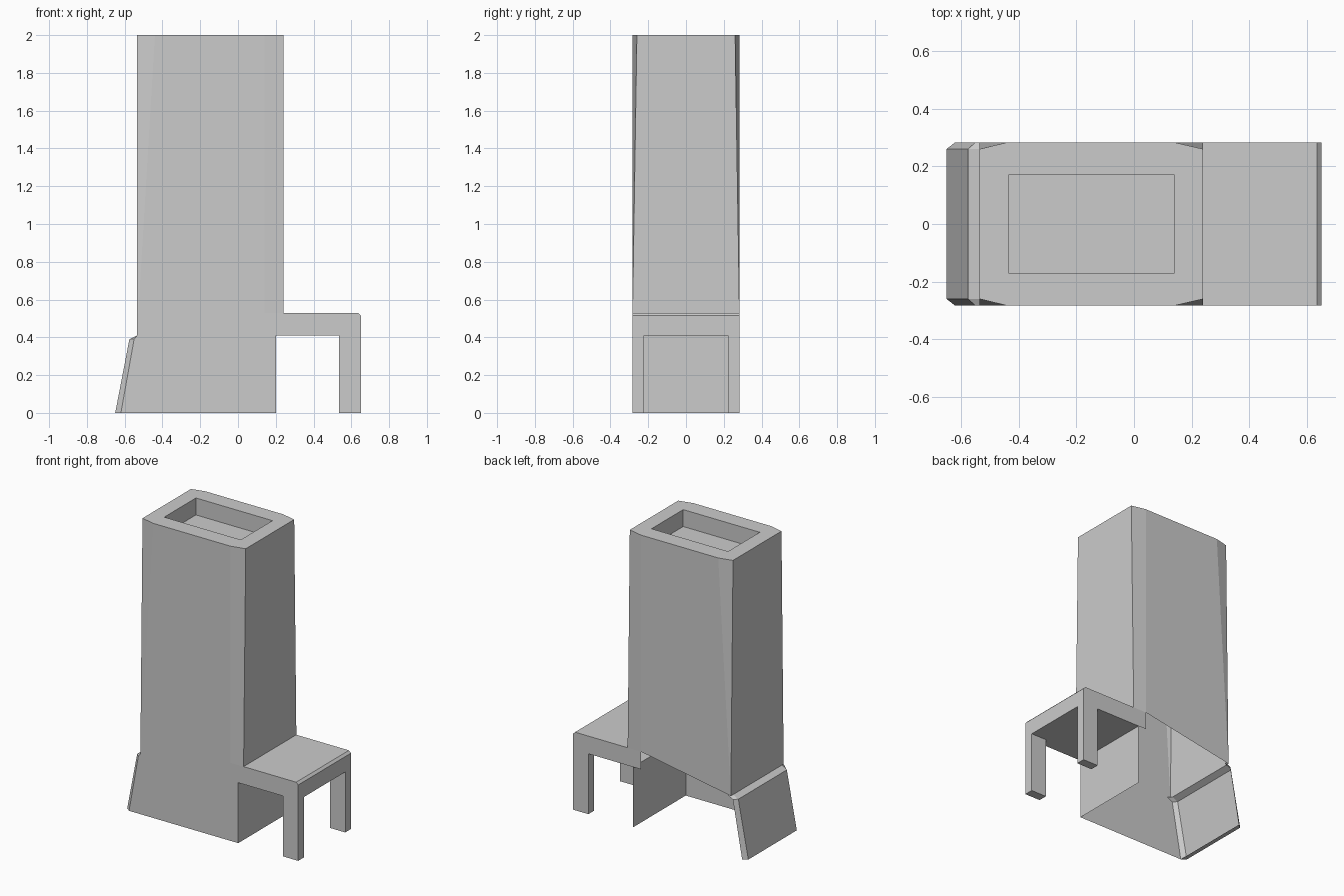
import bpy, bmesh

if "Cube" in bpy.data.objects:
    bpy.data.objects.remove(bpy.data.objects["Cube"])

W, C = 0.283, 0.26   # half width, half width at the chamfered ends


def make(name, faces):
    """Build a thin-sheet object from a list of polygons."""
    bm = bmesh.new()
    for pts in faces:
        bm.faces.new([bm.verts.new(p) for p in pts])
    bmesh.ops.remove_doubles(bm, verts=bm.verts, dist=1e-4)
    bmesh.ops.recalc_face_normals(bm, faces=bm.faces)
    me = bpy.data.meshes.new(name)
    bm.to_mesh(me)
    bm.free()
    ob = bpy.data.objects.new(name, me)
    bpy.context.collection.objects.link(ob)
    return ob


def side(y, *xz):
    return [(x, y, z) for x, z in xz]


def across(a, b, ya=W, yb=W):
    """Strip spanning the width between two (x, z) points."""
    return [(a[0], -ya, a[1]), (a[0], ya, a[1]), (b[0], yb, b[1]), (b[0], -yb, b[1])]


def mirror(faces):
    return faces + [[(x, -y, z) for x, y, z in reversed(f)] for f in faces]


# Tower: corner chamfers widen towards the top, shallow recess in the top
half = [
    side(W, (0.14, 0.53), (0.14, 2), (-0.44, 2), (-0.535, 0.41)),
    [(0.14, W, 0.53), (0.24, W, 0.53), (0.24, C, 2), (0.14, W, 2)],
    [(-0.44, W, 2), (-0.535, C, 2), (-0.535, W, 0.41)],
]
tower = mirror(half) + [across((0.24, 0.53), (0.24, 2), W, C),
                        across((-0.535, 0.41), (-0.535, 2), W, C)]
rim = [(0.24, -C), (0.24, C), (0.14, W), (-0.44, W), (-0.535, C), (-0.535, -C), (-0.44, -W), (0.14, -W)]
hole = [(0.14, -0.17), (0.14, 0.17), (-0.435, 0.17), (-0.435, -0.17)]
for i in range(4):
    a, b = hole[i], hole[(i + 1) % 4]
    # rim quads, chamfer points joined on the long sides
    outer = [[rim[0], rim[1], rim[2], a, b], [rim[2], rim[3], a, b]]
    tower.append([(*a, 2), (*b, 2), (*b, 1.885), (*a, 1.885)])
tower.append([(*p, 1.885) for p in hole])
tower += [[(*p, 2) for p in q] for q in (
    [rim[7], rim[0], rim[1], rim[2], hole[1], hole[0]],
    [rim[2], rim[3], hole[2], hole[1]],
    [rim[3], rim[4], rim[5], rim[6], hole[3], hole[2]],
    [rim[6], rim[7], hole[0], hole[3]])]
make("tower", tower)

# Base: front wall and end wall, open at the back and underneath
make("base_walls", [
    side(-W, (-0.62, 0), (0.2, 0), (0.2, 0.41), (0.14, 0.41), (0.14, 0.53),
         (-0.535, 0.41), (-0.55, 0.39)),
    across((0.2, 0), (0.2, 0.41)),
])

# Sloping end panel with chamfered sides and a small top ledge
make("sloped_panel", mirror([
    [(-0.65, C, 0), (-0.62, W, 0), (-0.55, W, 0.39), (-0.575, C, 0.39)],
    [(-0.575, C, 0.39), (-0.55, W, 0.39), (-0.51, W, 0.41), (-0.535, C, 0.41)],
]) + [
    across((-0.65, 0), (-0.575, 0.39), C, C),
    across((-0.575, 0.39), (-0.535, 0.41), C, C),
    across((-0.65, 0), (-0.62, 0), C, W),
])

# Bench seat
prof = [(0.2, 0.41), (0.65, 0.41), (0.65, 0.515), (0.635, 0.53), (0.24, 0.53)]
seat = mirror([side(W, (0.14, 0.41), *prof[1:4], (0.14, 0.53))])
seat += [across(a, b) for a, b in zip(prof, prof[1:])]
make("bench_seat", seat)

# Bench legs
for name, s in (("front_leg", -1), ("back_leg", 1)):
    q = [(0.535, s * 0.222), (0.65, s * 0.222), (0.65, s * W), (0.535, s * W)]
    faces = [[(*p, 0) for p in q]]
    for i in range(4):
        a, b = q[i], q[(i + 1) % 4]
        faces.append([(*a, 0), (*b, 0), (*b, 0.41), (*a, 0.41)])
    make(name, faces)
